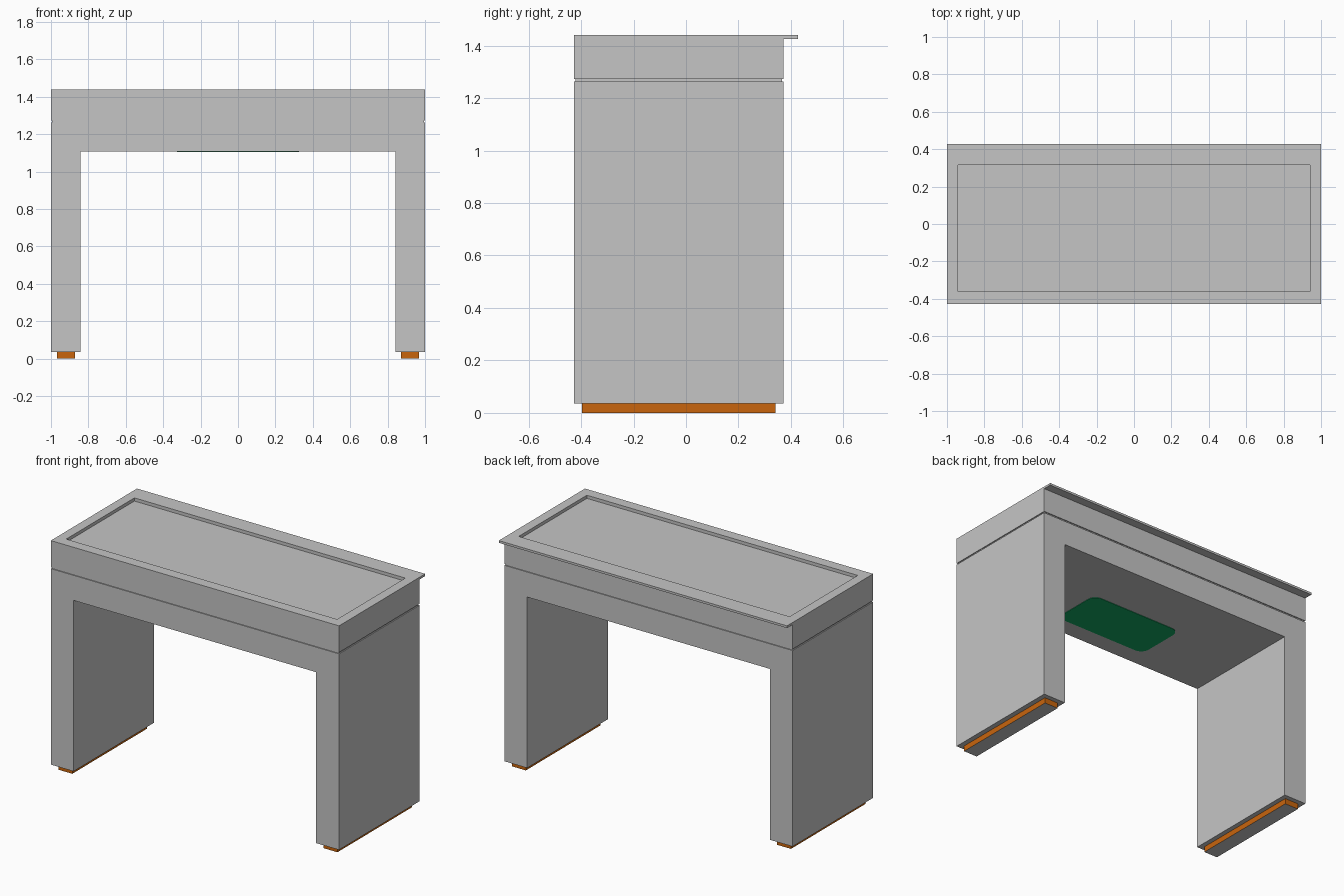
import bpy, bmesh
from math import pi, cos, sin

if "Cube" in bpy.data.objects:
    bpy.data.objects.remove(bpy.data.objects["Cube"])

FRONT, BACK = -0.427, 0.372
FOOT_H, SEAM, SEAM_H, TOP = 0.035, 1.264, 0.009, 1.44
INNER, UNDER = 0.842, 1.107


def material(name, rgb):
    m = bpy.data.materials.new(name)
    m.use_nodes = True
    m.diffuse_color = (*rgb, 1)
    m.node_tree.nodes["Principled BSDF"].inputs["Base Color"].default_value = (*rgb, 1)
    return m


grey = material("light grey", (0.56, 0.56, 0.56))
orange = material("orange", (0.58, 0.13, 0.004))
green = material("green", (0.006, 0.40, 0.125))


def finish(name, bm, *mats):
    bmesh.ops.recalc_face_normals(bm, faces=bm.faces)
    mesh = bpy.data.meshes.new(name)
    bm.to_mesh(mesh)
    bm.free()
    for m in mats:
        mesh.materials.append(m)
    obj = bpy.data.objects.new(name, mesh)
    bpy.context.collection.objects.link(obj)
    return obj


def prism(points, shift):
    """Extrude a flat outline of 3D points along a vector."""
    bm = bmesh.new()
    face = bm.faces.new([bm.verts.new(p) for p in points])
    ext = bmesh.ops.extrude_face_region(bm, geom=[face])
    verts = [v for v in ext["geom"] if isinstance(v, bmesh.types.BMVert)]
    bmesh.ops.translate(bm, verts=verts, vec=shift)
    return bm


def box(x0, x1, y0, y1, z0, z1):
    return prism([(x0, y0, z0), (x1, y0, z0), (x1, y1, z0), (x0, y1, z0)], (0, 0, z1 - z0))


# Arch-shaped base with both legs
arch = [(-1, FOOT_H), (-INNER, FOOT_H), (-INNER, UNDER), (INNER, UNDER),
        (INNER, FOOT_H), (1, FOOT_H), (1, SEAM), (-1, SEAM)]
finish("base_arch", prism([(x, FRONT, z) for x, z in arch], (0, BACK - FRONT, 0)), grey)

# Recessed seam between base and tabletop
d = 0.006
finish("seam", box(-1 + d, 1 - d, FRONT + d, BACK - d, SEAM, SEAM + SEAM_H), grey)

# Tabletop with a shallow sunken panel
bm = box(-1, 1, FRONT, BACK, SEAM + SEAM_H, TOP)
bmesh.ops.recalc_face_normals(bm, faces=bm.faces)
top = max(bm.faces, key=lambda f: f.calc_center_median().z)
for z in (TOP, TOP - 0.02):
    bmesh.ops.inset_region(bm, faces=[top], thickness=0.02)
    for v in top.verts:
        v.co = (0.94 if v.co.x > 0 else -0.94, 0.316 if v.co.y > 0 else -0.36, z)
finish("tabletop", bm, grey)

# Thin overhanging lip at the back
finish("back_lip", box(-1, 1, BACK, 0.427, TOP - 0.014, TOP), grey)

# Plinth feet with orange sides and grey soles
for side, sx in (("left", 1), ("right", -1)):
    x0, x1 = sorted((sx * 0.872, sx * 0.968))
    foot = finish(side + "_foot", box(x0, x1, -0.397, 0.342, 0, FOOT_H), orange, grey)
    for p in foot.data.polygons:
        p.material_index = 1 if p.normal.z < -0.5 else 0

# Rounded plate on the underside
hx, hy, r, cy = 0.325, 0.167, 0.055, -0.143
outline = []
for i, (sx, sy) in enumerate(((1, 1), (-1, 1), (-1, -1), (1, -1))):
    for k in range(7):
        a = (i + k / 6) * pi / 2
        outline.append((sx * (hx - r) + r * cos(a), cy + sy * (hy - r) + r * sin(a), UNDER))
finish("underside_plate", prism(outline, (0, 0, -0.003)), green)
